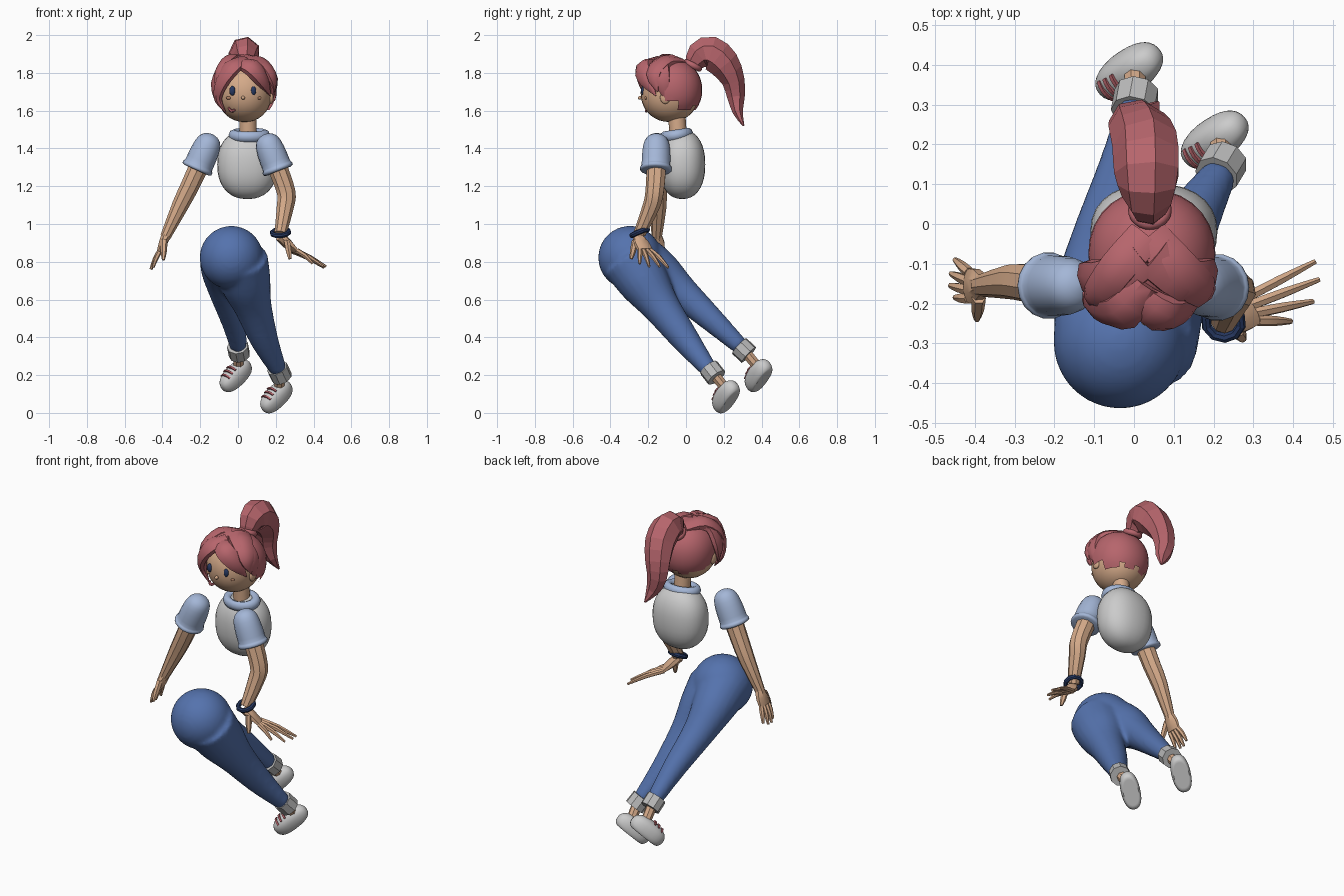
import bpy, bmesh, math
from mathutils import Vector, Matrix

cube = bpy.data.objects.get("Cube")
if cube:
    bpy.data.objects.remove(cube, do_unlink=True)


def material(name, *rgb):
    mat = bpy.data.materials.new(name)
    mat.use_nodes = True
    mat.diffuse_color = (*rgb, 1)
    shader = next(n for n in mat.node_tree.nodes if n.type == 'BSDF_PRINCIPLED')
    shader.inputs["Base Color"].default_value = (*rgb, 1)
    return mat


HAIR = material("rose hair", .47, .13, .15)
SKIN = material("warm skin", .66, .4, .25)
BLUSH = material("cheek tan", .4, .2, .12)
SHIRT = material("shirt white", .6, .6, .6)
SLEEVE = material("pale blue trim", .37, .47, .68)
DENIM = material("denim blue", .09, .17, .42)
CUFF = material("cuff grey", .5, .5, .5)
NAVY = material("navy", .02, .04, .12)
LACE = material("lace red", .45, .12, .14)


def finish(bm, name, mat, smooth=40):
    bmesh.ops.recalc_face_normals(bm, faces=bm.faces)
    mesh = bpy.data.meshes.new(name)
    bm.to_mesh(mesh)
    bm.free()
    mesh.materials.append(mat)
    obj = bpy.data.objects.new(name, mesh)
    bpy.context.collection.objects.link(obj)
    if smooth:
        bpy.ops.object.select_all(action='DESELECT')
        obj.select_set(True)
        bpy.context.view_layer.objects.active = obj
        bpy.ops.object.shade_smooth_by_angle(angle=math.radians(smooth))
    return obj


def spline(points, steps):
    """Catmull-Rom through rows of position and radii."""
    rows = [Vector(p) for p in points]
    ends = [rows[0]] + rows + [rows[-1]]
    out = []
    for a, b, c, d in zip(ends, ends[1:], ends[2:], ends[3:]):
        for i in range(steps):
            t = i / steps
            out.append(b + (c - a) * (t / 2) + (a * 2 - b * 5 + c * 4 - d) * (t * t / 2)
                       + (b * 3 - a - c * 3 + d) * (t ** 3 / 2))
    return out + [rows[-1]]


def add_loft(bm, points, sides=8, steps=1, ref=(1, 0, 0)):
    """Tube through (x, y, z, radius along ref[, other radius])."""
    rows = spline([(*p, p[3]) if len(p) == 4 else p for p in points], steps)
    rings = []
    for i, row in enumerate(rows):
        pos = row[:3]
        ahead = Vector(rows[min(i + 1, len(rows) - 1)][:3]) - Vector(rows[max(i - 1, 0)][:3])
        ahead.normalize()
        pos = Vector(pos)
        out = Vector(ref(pos) if callable(ref) else ref)
        u = (out - ahead * out.dot(ahead)).normalized()
        w = ahead.cross(u)
        turn = [math.tau * (k + .5) / sides for k in range(sides)]
        rings.append([bm.verts.new(pos + u * max(row[3], .002) * math.cos(t)
                                   + w * max(row[4], .002) * math.sin(t)) for t in turn])
    for lo, hi in zip(rings, rings[1:]):
        for k in range(sides):
            j = (k + 1) % sides
            bm.faces.new((lo[k], lo[j], hi[j], hi[k]))
    bm.faces.new(rings[0][::-1])
    bm.faces.new(rings[-1])


def loft(name, mat, points, sides=8, steps=1, ref=(1, 0, 0), smooth=0):
    bm = bmesh.new()
    add_loft(bm, points, sides, steps, ref)
    return finish(bm, name, mat, smooth)


def ball(name, mat, centre, size, power=1, keep=None, frame=Matrix.Identity(3), floor=-1):
    """Ellipsoid, boxier for power below one, with optional flat underside."""
    bm = bmesh.new()
    bmesh.ops.create_uvsphere(bm, u_segments=28, v_segments=18, radius=1)
    for v in bm.verts:
        p = [math.copysign(abs(c) ** power, c) for c in v.co]
        p[2] = max(p[2], floor)
        v.co = Vector(centre) + frame @ Vector([c * s for c, s in zip(p, size)])
    if keep:
        drop = [f for f in bm.faces if not keep(f.calc_center_median())]
        bmesh.ops.delete(bm, geom=drop, context='FACES')
    return finish(bm, name, mat, 50)


def ring(name, mat, centre, axis, major, minor, squash=1, sides=24, smooth=60):
    bm = bmesh.new()
    turn = Vector(axis).to_track_quat('Z', 'Y')
    grid = []
    for i in range(sides):
        a = math.tau * i / sides
        row = []
        for k in range(8):
            b = math.tau * k / 8
            r = major + minor * math.cos(b)
            p = Vector((r * math.cos(a), r * math.sin(a) * squash, minor * 1.1 * math.sin(b)))
            row.append(bm.verts.new(Vector(centre) + turn @ p))
        grid.append(row)
    for i in range(sides):
        nxt = grid[(i + 1) % sides]
        for k in range(8):
            j = (k + 1) % 8
            bm.faces.new((grid[i][k], nxt[k], nxt[j], grid[i][j]))
    return finish(bm, name, mat, smooth)


# Torso, collar and neck
ball("torso", SHIRT, (.05, -.02, 1.315), (.16, .122, .183), .88)
ring("collar", SLEEVE, (.06, -.05, 1.47), (0, -.15, 1), .083, .027, .8)
loft("neck", SKIN, [(.055, -.04, 1.44, .047), (.052, -.05, 1.6, .045)], 14, smooth=40)

# Head and face
HEAD = Vector((.035, -.085, 1.695))
ball("head", SKIN, HEAD, (.145, .155, .155), .95)
for side, x in (("right", -.03), ("left", .08)):
    ball(side + "_eye", NAVY, (x, -.226, 1.705), (.016, .012, .025))
for side, x, y in (("right", -.05, -.212), ("left", .11, -.212)):
    ball(side + "_cheek", BLUSH, (x, y, 1.667), (.014, .008, .009))
for side, x in (("right", -.105), ("left", .175)):
    ball(side + "_ear", SKIN, (x, -.11, 1.67), (.014, .027, .034))
ball("nose", SKIN, (.027, -.242, 1.668), (.01, .013, .01))
loft("mouth", LACE, [(-.05, -.2, 1.615, .006), (-.035, -.21, 1.598, .009),
                     (-.015, -.2, 1.605, .005)], 6, 3, (0, 1, 0), 40)

# Hair cap, open over the face and nape
ball("hair_cap", HAIR, (.045, -.075, 1.71), (.16, .161, .162), .95,
     lambda c: c.z > 1.82 or (c.y > -.1 and c.z > 1.62 - .15 * c.y
                              + .02 * math.sin(c.x * 70)))

# Swept fringe locks
locks = {
    "right_front": [(.03, -.15, 1.86, .03, .04), (-.03, -.22, 1.83, .03, .055),
                    (-.09, -.21, 1.74, .028, .042), (-.105, -.18, 1.66, .02, .025),
                    (-.065, -.18, 1.59, .003)],
    "right_side": [(.02, -.08, 1.87, .03, .06), (-.06, -.14, 1.84, .03, .06),
                   (-.115, -.14, 1.74, .026, .05), (-.115, -.14, 1.64, .003)],
    "right_crown": [(.03, -.03, 1.86, .02, .05), (-.04, -.11, 1.87, .03, .05),
                    (-.095, -.18, 1.8, .025, .04), (-.12, -.18, 1.72, .003)],
    "left_front": [(.0, -.17, 1.85, .02, .035), (.07, -.225, 1.83, .035, .055),
                   (.13, -.205, 1.76, .03, .045), (.17, -.16, 1.68, .003)],
    "left_side": [(.05, -.08, 1.87, .03, .06), (.13, -.14, 1.84, .03, .06),
                  (.185, -.13, 1.76, .026, .05), (.18, -.1, 1.65, .003)],
    "left_crown": [(.04, -.03, 1.86, .02, .05), (.11, -.11, 1.86, .03, .055),
                   (.175, -.17, 1.79, .025, .045), (.195, -.15, 1.7, .003)],
}
for name, path in locks.items():
    loft(name + "_lock", HAIR, path, 8, 3, lambda p: p - HEAD, 35)

# Ponytail
loft("ponytail", HAIR, [(.04, .03, 1.83, .035, .04), (.035, .07, 1.89, .065, .075),
                        (.035, .13, 1.905, .085, .092), (.03, .2, 1.85, .085, .085),
                        (.01, .25, 1.76, .075, .062), (.005, .265, 1.67, .06, .048),
                        (.03, .275, 1.59, .04, .028), (.06, .305, 1.52, .005)], 7, 2)
ring("hair_tie", HAIR, (.04, .035, 1.84), (0, .5, 1), .04, .015)


# Sleeves and arms
def sleeve(side, top, hem):
    a, b = Vector(top), Vector(hem)
    shape = ((0, .004), (.03, .03), (.12, .055), (.3, .07), (.6, .076), (.85, .077),
             (.9, .083), (.97, .083), (1, .07))
    loft(side + "_sleeve", SLEEVE, [(*a.lerp(b, t), r) for t, r in shape], 18, 2,
         (0, 1, 0), 50)


sleeve("right", (-.135, -.155, 1.475), (-.22, -.155, 1.285))
sleeve("left", (.14, -.155, 1.475), (.215, -.16, 1.28))
loft("right_arm", SKIN, [(-.2, -.155, 1.32, .053), (-.255, -.15, 1.2, .05),
                         (-.305, -.145, 1.1, .045), (-.385, -.155, .93, .028)],
     9, 2, (0, 1, 0), 25)
loft("left_arm", SKIN, [(.205, -.155, 1.31, .053), (.255, -.165, 1.17, .05),
                        (.25, -.185, 1.09, .046), (.225, -.245, .95, .033)],
     9, 3, (0, 1, 0), 25)
ring("bracelet", NAVY, (.225, -.245, .955), (.1, .4, -1), .045, .013, 1, 10, 0)


# Hands: a flat palm and separate fingers
def hand(side, wrist, knuckles, tips, thumb, spread):
    w, k, s = Vector(wrist), Vector(knuckles), Vector(spread)
    loft(side + "_palm", SKIN, [(*w, .028), (*w.lerp(k, .5), .045, .024),
                                (*k, .045, .016)], 8, 2, spread, 30)
    for i, tip in enumerate(tips):
        base = k + s * (.033 - .022 * i)
        mid = base.lerp(Vector(tip), .5) + Vector((0, 0, .008))
        loft(f"{side}_finger_{i + 1}", SKIN,
             [(*base, .014), (*mid, .013), (*tip, .007)], 6, 2, spread, 30)
    base = w.lerp(k, .3) - s * .03
    loft(side + "_thumb", SKIN, [(*base, .018), (*base.lerp(Vector(thumb), .6), .016),
                                 (*thumb, .008)], 6, 2, spread, 30)


hand("right", (-.38, -.155, .94), (-.415, -.155, .855),
     [(-.45, -.09, .775), (-.46, -.125, .76), (-.462, -.155, .76), (-.45, -.185, .77)],
     (-.395, -.24, .81), (0, 1, 0))
hand("left", (.222, -.255, .935), (.295, -.215, .86),
     [(.455, -.095, .77), (.465, -.14, .775), (.45, -.195, .775), (.395, -.245, .79)],
     (.275, -.29, .815), (-.5, .85, 0))

# Trousers: hips and two tapering legs fused into one skin
leg_paths = {
    "left": [(.01, -.3, .81, .15), (.04, -.22, .69, .135), (.08, -.13, .56, .1),
             (.14, 0, .385, .074), (.215, .125, .225, .045)],
    "right": [(-.06, -.27, .82, .145), (-.075, -.15, .75, .12), (-.065, -.03, .645, .09),
              (-.025, .14, .49, .066), (.003, .29, .35, .045)],
}
bm = bmesh.new()
bmesh.ops.create_uvsphere(bm, u_segments=32, v_segments=20, radius=.168,
                          matrix=Matrix.Translation((-.035, -.297, .822)))
for path in leg_paths.values():
    add_loft(bm, path, 20, 4)
trousers = finish(bm, "trousers", DENIM, 0)
fuse = trousers.modifiers.new("fuse", 'REMESH')
fuse.mode, fuse.voxel_size, fuse.use_smooth_shade = 'VOXEL', .013, True
soften = trousers.modifiers.new("soften", 'SMOOTH')
soften.factor, soften.iterations = .5, 6


# Cuffs, ankles and shoes
def foot(side, centre, cuff):
    c, q = Vector(centre), Vector(cuff)
    a, b = leg_paths[side][-2:]
    down = (Vector(b[:3]) - Vector(a[:3])).normalized()
    loft(side + "_cuff", CUFF, [(*(q - down * .036), .057), (*(q + down * .034), .057)], 9)
    toe = Vector((-.66, -.45, -.6))
    up = -Vector((.37, .57, -.73))
    toe = (toe - up * toe.dot(up) / up.length_squared).normalized()
    up.normalize()
    frame = Matrix((toe, up.cross(toe), up)).transposed()
    heel = c - toe * .035 + up * .02
    loft(side + "_ankle", SKIN, [(*q, .03), (*heel, .028)], 8, smooth=40)
    ball(side + "_shoe", SHIRT, c, (.108, .053, .06), .85, frame=frame, floor=-.65)
    for i in range(3):
        t = .005 + .027 * i
        arc = []
        for k in range(-3, 4):
            w = .011 * k
            h = .062 * math.sqrt(1 - (t / .112) ** 2 - (w / .056) ** 2)
            arc.append((*(c + frame @ Vector((t, w, h + .003))), .007))
        loft(f"{side}_lace_{i + 1}", LACE, arc, 4, 1, toe)


foot("left", (.203, .212, .085), (.22, .142, .212))
foot("right", (-.012, .384, .197), (.003, .308, .33))
